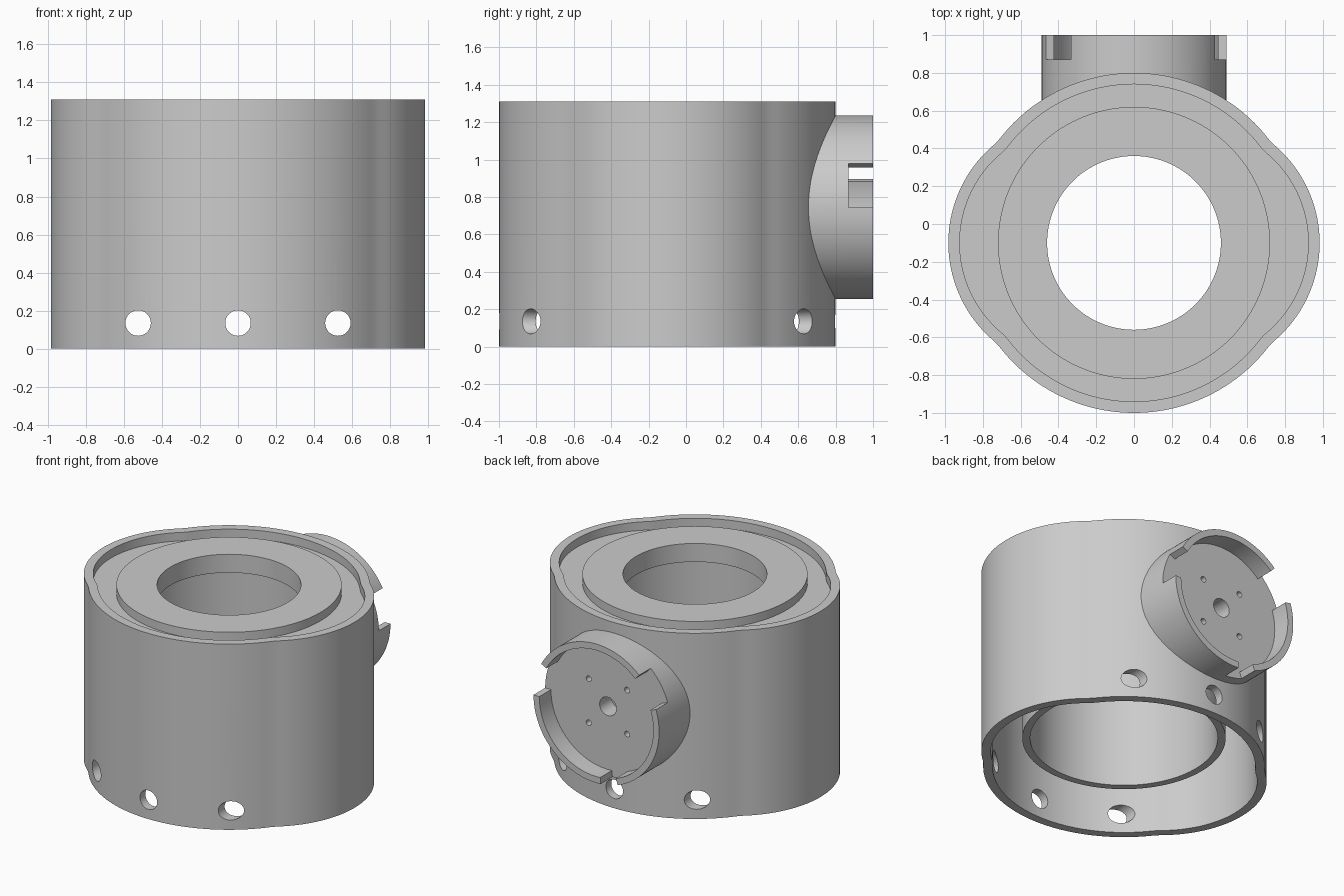
import bpy, bmesh, math
from mathutils import Matrix, Vector

cube = bpy.data.objects.get("Cube")
if cube:
    bpy.data.objects.remove(cube)

grey = bpy.data.materials.new("plain grey")
grey.use_nodes = True
colour = (0.6, 0.6, 0.6, 1)
grey.diffuse_color = colour
grey.node_tree.nodes["Principled BSDF"].inputs["Base Color"].default_value = colour

BODY_Y = -0.1       # centre of the housing
MOUNT_Z = 0.745     # centre of the rear socket


def finish(bm, name):
    bmesh.ops.recalc_face_normals(bm, faces=bm.faces)
    mesh = bpy.data.meshes.new(name)
    bm.to_mesh(mesh)
    bm.free()
    mesh.materials.append(grey)
    ob = bpy.data.objects.new(name, mesh)
    bpy.context.collection.objects.link(ob)
    return ob


def upright(r, a, h):
    return Vector((r * math.cos(a), BODY_Y + r * math.sin(a), h))


def rearward(r, a, h):
    return Vector((r * math.cos(a), h, MOUNT_Z + r * math.sin(a)))


def sweep(name, profile, place, start=0, end=360, steps=144):
    """Sweep a closed (radius, height) profile; a radius may depend on the angle."""
    bm = bmesh.new()
    full = end - start == 360
    rows = []
    for i in range(steps if full else steps + 1):
        a = math.radians(start + (end - start) * i / steps)
        rows.append([bm.verts.new(place(r(a) if callable(r) else r, a, h)) for r, h in profile])
    n = len(profile)
    for i in range(steps):
        p, q = rows[i], rows[(i + 1) % len(rows)]
        for j in range(n):
            k = (j + 1) % n
            bm.faces.new((p[j], p[k], q[k], q[j]))
    if not full:
        bm.faces.new(rows[0])
        bm.faces.new(rows[-1])
    return finish(bm, name)


def rod(x, z, radius, y0, y1):
    """Round cutter along y."""
    bm = bmesh.new()
    bmesh.ops.create_cone(bm, cap_ends=True, segments=32, radius1=radius, radius2=radius,
                          depth=y1 - y0,
                          matrix=Matrix.Translation((x, (y0 + y1) / 2, z))
                          @ Matrix.Rotation(math.pi / 2, 4, 'X'))
    return finish(bm, "cutter")


def cut(ob, cutters):
    bpy.context.view_layer.objects.active = ob
    for c in cutters:
        c.hide_render = True
        mod = ob.modifiers.new("cut", 'BOOLEAN')
        mod.operation, mod.solver, mod.object = 'DIFFERENCE', 'EXACT', c
        bpy.ops.object.modifier_apply(modifier=mod.name)
        bpy.data.objects.remove(c)


def outline(inset):
    """Round housing with a wider lobe on each side, as radius by angle."""
    def radius(a):
        lobe, shift = 0.68 - inset, 0.303
        reach = shift * abs(math.cos(a)) + math.sqrt(lobe ** 2 - (shift * math.sin(a)) ** 2)
        return max(0.9 - inset, reach)
    return radius


# Housing: outer shell, grooved top plate and hanging inner tube
outer, inner = outline(0), outline(0.06)
housing = sweep("housing", [
    (outer, 0), (outer, 1.31), (inner, 1.31), (inner, 1.25),
    (0.72, 1.25), (0.72, 1.31), (0.46, 1.31), (0.46, 1.18),
    (0.6, 1.18), (0.6, 0.21), (0.65, 0.21), (0.65, 1.18),
    (inner, 1.18), (inner, 0)], upright)

# Cross holes near the bottom, and the socket bore through the back wall
cut(housing, [rod(x, 0.135, 0.067, -1.2, 1.2) for x in (-0.525, 0, 0.525)]
    + [rod(0, MOUNT_Z, 0.065, 0.68, 1.1)])

# Rear socket: disc with a raised rim
socket = sweep("rear_socket", [
    (0.065, 0.6), (0.49, 0.6), (0.49, 1), (0.445, 1), (0.445, 0.87), (0.065, 0.87)], rearward)

# Trim against the housing wall, notch the rim, drill the screw holes
mid_wall = outline(0.03)
trim = sweep("cutter", [(0.2, 0.1), (mid_wall, 0.1), (mid_wall, 1.3), (0.2, 1.3)], upright)
notches = [sweep("cutter", [(0.42, 0.87), (0.6, 0.87), (0.6, 1.1), (0.42, 1.1)],
                 rearward, a, b, 12) for a, b in ((0, 28.7), (133, 162), (250, 266))]
screws = [rod(x, MOUNT_Z + z, 0.02, 0.79, 1.1) for x in (-0.15, 0.15) for z in (-0.155, 0.155)]
cut(socket, [trim] + notches + screws)

# Smooth walls with crisp edges
for ob in (housing, socket):
    bpy.ops.object.select_all(action='DESELECT')
    ob.select_set(True)
    bpy.context.view_layer.objects.active = ob
    bpy.ops.object.shade_smooth_by_angle(angle=math.radians(30))
